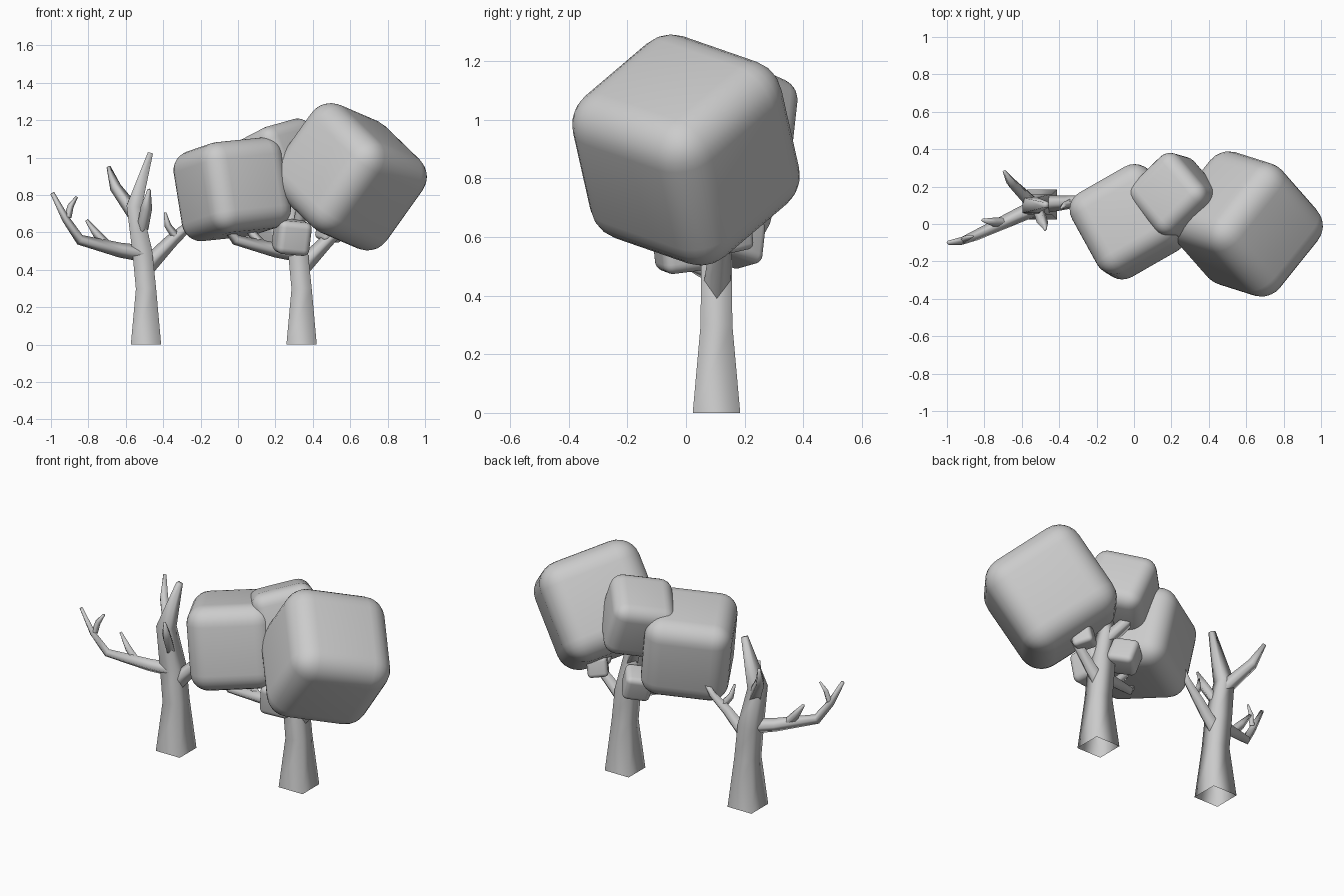
import bpy, bmesh
from math import cos, sin, pi, sqrt
from mathutils import Vector, Matrix

if "Cube" in bpy.data.objects:
    bpy.data.objects.remove(bpy.data.objects["Cube"])


def add_limb(bm, path, phase=0.0):
    """Tapered four-sided limb; path entries are (x, y, z, half_width)."""
    pts = [Vector(p[:3]) for p in path]
    rings = []
    for i, p in enumerate(pts):
        t = (pts[min(i + 1, len(pts) - 1)] - pts[max(i - 1, 0)]).normalized()
        if i == 0 and p.z == 0:
            t = Vector((0, 0, 1))          # flat foot on the ground
        u = Vector((0, 1, 0)).cross(t).normalized()
        v = t.cross(u)
        r = path[i][3] * sqrt(2)
        rings.append([bm.verts.new(p + r * (cos(a) * u + sin(a) * v))
                      for a in (phase + k * pi / 2 for k in range(4))])
    for lo, hi in zip(rings, rings[1:]):
        for k in range(4):
            n = (k + 1) % 4
            bm.faces.new((lo[k], lo[n], hi[n], hi[k]))
    bm.faces.new(rings[-1])


# Trunk, open at the bottom
TRUNK = [(-.492, .104, 0, .081), (-.492, .104, .3, .054),
         (-.512, .104, .5, .053), (-.555, .1, .74, .041), (-.468, .102, 1.025, .014)]
# Branches and twigs
BRANCHES = [
    [(-.50, .10, .485, .032), (-.63, .04, .505, .028), (-.845, -.06, .56, .02),
     (-.92, -.09, .67, .015), (-.993, -.1, .81, .008)],
    [(-.91, -.085, .68, .014), (-.895, -.075, .74, .012), (-.862, -.065, .79, .005)],
    [(-.69, .01, .52, .018), (-.75, .01, .585, .017), (-.81, .02, .665, .006)],
    [(-.485, .105, .42, .034), (-.36, .115, .55, .026), (-.27, .13, .63, .018),
     (-.22, .14, .71, .009)],
    [(-.33, .115, .575, .016), (-.375, .1, .635, .013), (-.39, .085, .705, .005)],
    [(-.545, .11, .69, .03), (-.655, .22, .84, .022), (-.692, .28, .95, .008)],
    [(-.51, .075, .62, .022), (-.49, .01, .73, .022), (-.475, -.03, .83, .006)],
]


def make_tree(name, dx):
    bm = bmesh.new()
    add_limb(bm, TRUNK, pi / 4)
    for b in BRANCHES:
        add_limb(bm, b)
    bmesh.ops.translate(bm, vec=(dx, 0, 0), verts=bm.verts)
    bmesh.ops.recalc_face_normals(bm, faces=bm.faces)
    for f in bm.faces:
        f.smooth = True
    me = bpy.data.meshes.new(name)
    bm.to_mesh(me)
    bm.free()
    bpy.context.collection.objects.link(bpy.data.objects.new(name, me))


make_tree("bare_tree", 0)
make_tree("leafy_tree", .832)


def make_leaf_block(name, centre, half, radius, up, side):
    """Rounded cube turned so its own z and x axes follow up and side."""
    z = Vector(up).normalized()
    y = z.cross(Vector(side)).normalized()
    x = y.cross(z)
    bm = bmesh.new()
    bmesh.ops.create_cube(bm, size=2 * half)
    bmesh.ops.bevel(bm, geom=bm.edges[:], offset=radius, segments=6,
                    profile=.5, affect='EDGES')
    for f in bm.faces:
        f.smooth = True
    me = bpy.data.meshes.new(name)
    bm.to_mesh(me)
    bm.free()
    ob = bpy.data.objects.new(name, me)
    ob.matrix_world = (Matrix.Translation(centre)
                       @ Matrix((x, y, z)).transposed().to_4x4())
    bpy.context.collection.objects.link(ob)


# Large foliage blocks
make_leaf_block("foliage_large", (.594, 0, .897), .295, .13, (.57, -.18, .8), (.61, .74, -.24))
make_leaf_block("foliage_left", (-.03, .012, .83), .245, .105, (-.16, .1, 1), (.87, .5, .1))
make_leaf_block("foliage_back", (.22, .15, .985), .178, .075, (-.35, .1, .9), (.7, .7, .25))
# Small foliage blocks on the lower branches
make_leaf_block("foliage_small_front", (.287, -.01, .575), .09, .035, (.12, -.1, 1), (1, .25, -.1))
make_leaf_block("foliage_small_back", (.21, .17, .588), .077, .03, (-.3, .1, .9), (.7, .6, .2))
make_leaf_block("foliage_small_right", (.49, .155, .612), .058, .023, (.2, -.1, 1), (.8, .5, 0))
